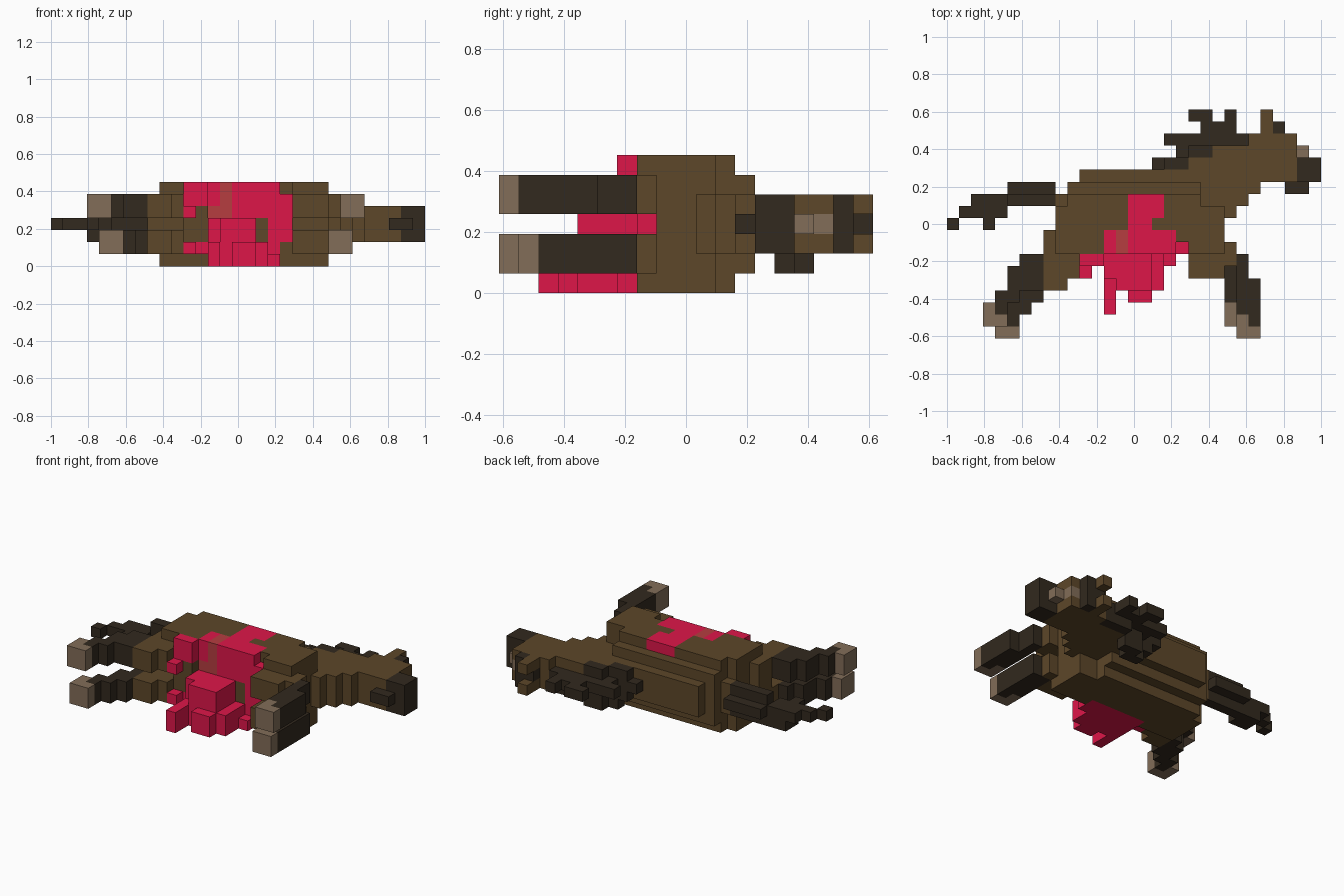
import bpy, bmesh

if "Cube" in bpy.data.objects:
    bpy.data.objects.remove(bpy.data.objects["Cube"], do_unlink=True)

S = 2 / 31  # one block; the grid is 31 x 19 x 7 blocks


def srgb(*c):
    return tuple(((v / 255 + 0.055) / 1.055) ** 2.4 for v in c) + (1.0,)


def material(name, colour):
    m = bpy.data.materials.new(name)
    m.use_nodes = True
    m.diffuse_color = colour
    m.node_tree.nodes["Principled BSDF"].inputs["Base Color"].default_value = colour
    return m


BROWN = material("brown coat", srgb(93, 71, 41))
DARK = material("dark hair", srgb(50, 41, 30))
HORN = material("pale horn", srgb(130, 109, 88))
RED = material("red", srgb(222, 22, 73))
DULL = material("dull red", srgb(182, 61, 64))

owner = {}   # block -> part name; the first part to claim a block keeps it
parts = {}   # part name -> material


def part(name, mat, boxes):
    """Claim boxes given as (x0, x1, row0, row1, layer0, layer1), inclusive."""
    parts[name] = mat
    for x0, x1, r0, r1, k0, k1 in boxes:
        for x in range(x0, x1 + 1):
            for r in range(r0, r1 + 1):
                for k in range(k0, k1 + 1):
                    owner.setdefault((x, r, k), name)


# Wound: stain on the flank, open belly and spill on the ground
part("faded_stain", DULL, [
    (14, 14, 11, 11, 4, 6), (14, 14, 10, 10, 6, 6), (13, 13, 11, 11, 4, 4)])
part("flank_stain", RED, [
    (15, 17, 7, 8, 6, 6), (15, 16, 9, 9, 6, 6), (13, 13, 10, 11, 6, 6),
    (15, 18, 10, 11, 6, 6), (11, 12, 12, 12, 5, 6), (11, 11, 13, 13, 4, 4),
    (11, 12, 12, 12, 1, 1), (11, 11, 13, 13, 1, 1)])
part("belly_wound", RED, [
    (13, 16, 11, 11, 0, 5), (17, 17, 11, 11, 4, 5), (18, 19, 11, 11, 2, 5),
    (17, 18, 11, 11, 0, 1)])
part("spilled_guts", RED, [(13, 16, 12, 13, 2, 3), (14, 16, 14, 14, 2, 3)])
part("ground_spill", RED, [
    (18, 18, 12, 12, 0, 0), (13, 17, 12, 14, 0, 1), (15, 16, 15, 15, 0, 1),
    (13, 13, 15, 16, 0, 1)])

# Legs: the lower pair repeats the upper pair, shifted by one block
for side, k, hx, fx, hr, fr in (("upper", 4, 0, 0, 0, 0), ("lower", 1, 1, -1, 1, -1)):
    def limb(name, mat, cells, dx, dr):
        part(f"{side}_{name}", mat,
             [(a + dx, b + dx, c + dr, d + dr, k, k + 1) for a, b, c, d in cells])

    limb("thigh", BROWN, [(8, 10, 11, 13), (8, 9, 14, 14)], 0, 0)
    limb("hind_hoof", HORN, [(3, 3, 16, 16), (3, 4, 17, 17)], hx, hr)
    limb("hind_leg", DARK, [(6, 7, 12, 12), (5, 7, 13, 13), (5, 6, 14, 14),
                            (4, 5, 15, 15), (4, 4, 16, 16)], hx, hr)
    limb("hock", DARK, [(7, 7, 14, 14)], 0, 0)
    limb("front_hoof", HORN, [(24, 24, 17, 17), (24, 25, 18, 18)], fx, fr)
    limb("front_leg", DARK, [(24, 24, 13, 13), (24, 25, 14, 16), (25, 25, 17, 17)], fx, fr)
    limb("knee", DARK, [(24, 24, 12, 12)], 0, 0)
    limb("shoulder", BROWN, [(20, 23, 11, 12), (20, 22, 13, 13)], 0, 0)

# Tail, thick at the root and thin at the tip
part("tail", DARK, [
    (5, 8, 6, 6, 3, 3), (5, 8, 7, 7, 2, 4), (3, 4, 7, 8, 2, 3), (2, 4, 7, 7, 3, 3),
    (1, 4, 8, 8, 3, 3), (0, 0, 9, 9, 3, 3), (3, 3, 9, 9, 3, 3)])

# Head details
part("muzzle", DARK, [(29, 30, 4, 5, 2, 4), (28, 29, 6, 6, 3, 3)])
part("face_blaze", HORN, [(28, 28, 2, 2, 3, 3), (29, 29, 3, 3, 3, 3)])
part("forelock", DARK, [(27, 27, 1, 1, 2, 4), (26, 26, 1, 1, 3, 3)])
part("ears", BROWN, [(26, 26, 0, 1, k, k) for k in (2, 4)])
part("mane", DARK, [
    (17, 17, 4, 4, 3, 3), (18, 19, 4, 4, 2, 4), (19, 19, 3, 3, 3, 3),
    (20, 21, 3, 3, 2, 4), (18, 19, 2, 2, 3, 3), (20, 21, 2, 2, 3, 3),
    (22, 24, 2, 2, 2, 3), (21, 23, 1, 1, 3, 3), (20, 21, 0, 0, 3, 3),
    (23, 23, 0, 0, 3, 3), (20, 21, 3, 3, 1, 1), (19, 20, 4, 4, 1, 1)])
part("head", BROWN, [
    (25, 28, 2, 2, 2, 4), (24, 28, 3, 3, 2, 4), (24, 28, 4, 5, 2, 4)])
part("neck", BROWN, [
    (22, 24, 3, 3, 2, 4), (20, 24, 4, 4, 2, 4), (18, 25, 5, 6, 2, 4),
    (20, 24, 7, 7, 2, 4), (20, 23, 8, 8, 2, 4)])

# Body: layers narrow towards both flanks
part("body", BROWN, [
    (11, 20, 5, 5, 2, 4), (10, 20, 6, 7, 1, 5), (9, 9, 7, 7, 2, 4),
    (9, 22, 8, 10, 0, 6), (8, 8, 10, 11, 1, 5), (8, 19, 11, 11, 1, 5),
    (10, 20, 7, 7, 0, 6), (9, 18, 11, 11, 6, 6), (20, 22, 11, 11, 6, 6),
    (9, 22, 11, 11, 0, 0), (11, 12, 12, 12, 2, 4)])

# Unit-square corners for each of the six directions (x, row, layer)
FACES = {
    (1, 0, 0): ((1, 0, 0), (1, 0, 1), (1, 1, 1), (1, 1, 0)),
    (-1, 0, 0): ((0, 0, 0), (0, 1, 0), (0, 1, 1), (0, 0, 1)),
    (0, 1, 0): ((0, 1, 0), (1, 1, 0), (1, 1, 1), (0, 1, 1)),
    (0, -1, 0): ((0, 0, 0), (0, 0, 1), (1, 0, 1), (1, 0, 0)),
    (0, 0, 1): ((0, 0, 1), (0, 1, 1), (1, 1, 1), (1, 0, 1)),
    (0, 0, -1): ((0, 0, 0), (1, 0, 0), (1, 1, 0), (0, 1, 0)),
}

# One object per part, keeping only the outer faces of the blocks
for name, mat in parts.items():
    bm = bmesh.new()
    for (x, r, k), own in owner.items():
        if own != name:
            continue
        for (dx, dr, dk), corners in FACES.items():
            if (x + dx, r + dr, k + dk) in owner:
                continue
            bm.faces.new([bm.verts.new(((x + a - 15.5) * S, (9.5 - r - b) * S, (k + c) * S))
                          for a, b, c in corners])
    bmesh.ops.remove_doubles(bm, verts=bm.verts, dist=0.001)
    bmesh.ops.dissolve_limit(bm, angle_limit=0.01, verts=bm.verts, edges=bm.edges)
    mesh = bpy.data.meshes.new(name)
    bm.to_mesh(mesh)
    bm.free()
    mesh.materials.append(mat)
    obj = bpy.data.objects.new(name, mesh)
    bpy.context.collection.objects.link(obj)
